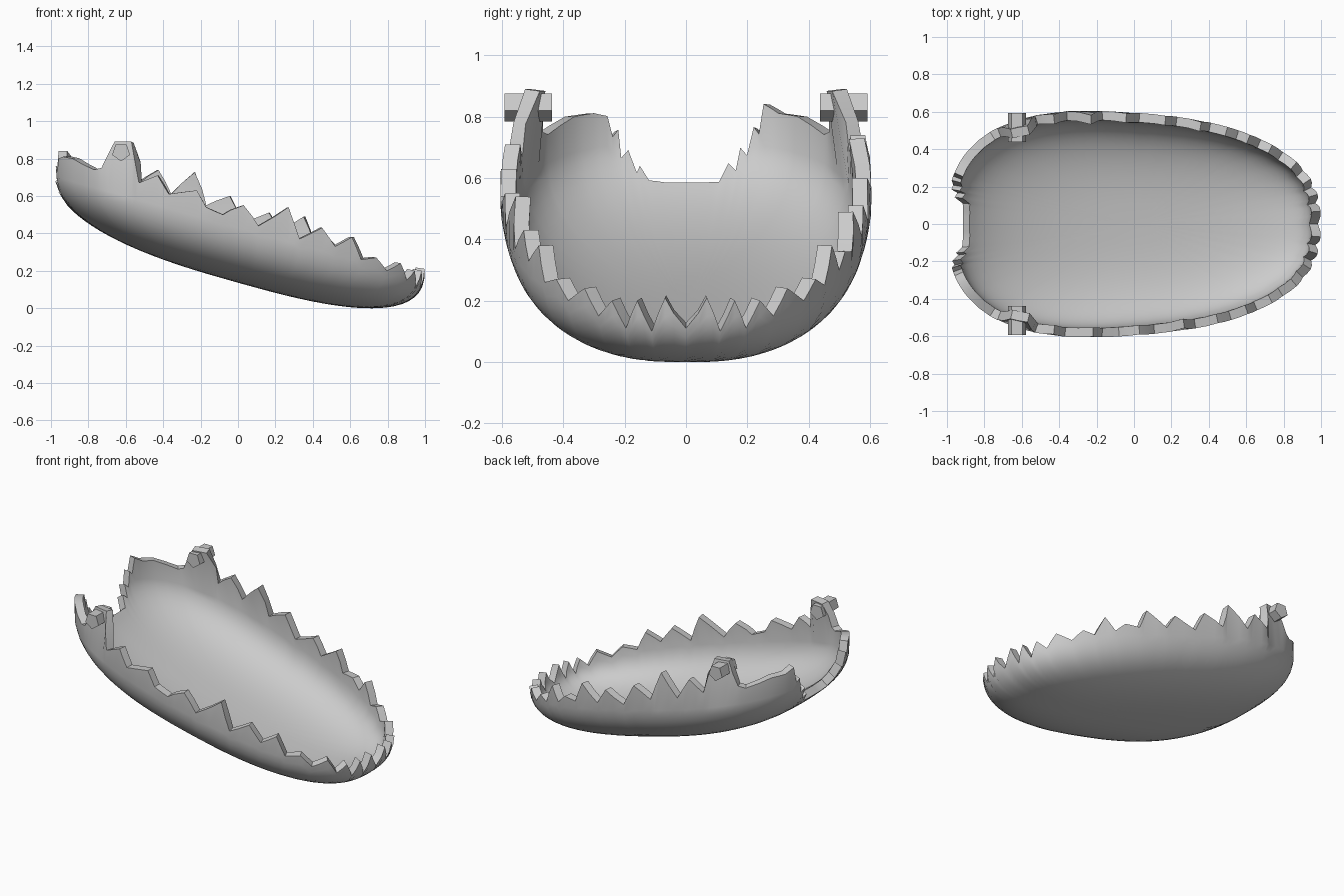
import bpy
import math
from mathutils import Vector

if "Cube" in bpy.data.objects:
    bpy.data.objects.remove(bpy.data.objects["Cube"], do_unlink=True)

DEPTH = 0.364
ROUND = 0.741     # superellipse power
ROWS = 14
THICKNESS = 0.05

# Rim heights: (degrees, z) at the ends, (x, z) along the sides
front_rim = [(0, .11), (4, .21), (8, .1), (12.5, .2), (17, .11), (22, .2), (28, .15), (34, .24)]
side_teeth = {
    1: [(.8, .2), (.74, .27), (.68, .25), (.62, .38), (.56, .3), (.5, .36), (.41, .36),
        (.36, .49), (.23, .41), (.17, .51), (.03, .46), (-.04, .6), (-.17, .55),
        (-.23, .73), (-.36, .61), (-.43, .74), (-.53, .68)],
    -1: [(.8, .2), (.74, .27), (.66, .26), (.61, .38), (.52, .33), (.45, .43), (.33, .37),
         (.27, .54), (.11, .44), (.03, .55), (-.08, .5), (-.17, .54), (-.22, .63),
         (-.37, .61), (-.43, .71), (-.53, .67)],
}
hinge_post = [(-.57, .89), (-.66, .89), (-.73, .75), (-.77, .74)]
back_rim = {
    1: [(148, .8), (156, .81), (161, .84), (163, .74), (165, .76), (167, .66), (169, .68),
        (170, .6), (172, .62), (174, .555), (177, .55)],
    -1: [(148, .8), (156, .81), (161, .8), (163, .73), (165, .75), (166, .65), (168, .67),
         (170, .59), (171, .61), (173, .56), (177, .55)],
}


def angle_at(x):
    return math.acos(math.copysign(abs(x) ** (1 / ROUND), x))


def outline(theta):
    c = math.cos(theta)
    x = math.copysign(abs(c) ** ROUND, c)
    width = 0.605 * (0.985 - 0.12 * x - 0.05 * x * x)
    s = math.sin(theta)
    return x, math.copysign(abs(s) ** ROUND, s) * width


def sheer(x):
    return 0.5 - 0.28 * x


def bowl_point(theta, phi):
    ox, oy = outline(theta)
    s = math.sin(phi) ** ROUND
    x = ox * s
    return Vector((x, oy * s, sheer(x) - DEPTH * max(math.cos(phi), 0) ** ROUND))


def rim_phi(theta, z):
    """Bowl angle at which the surface reaches height z."""
    phi = math.pi / 2
    for _ in range(8):
        q = (sheer(bowl_point(theta, phi).x) - z) / DEPTH
        phi = math.acos(min(max(q, 0), 1) ** (1 / ROUND))
    return phi


def half_rim(side):
    pts = [(math.radians(a), z) for a, z in front_rim]
    pts += [(angle_at(x), z) for x, z in side_teeth[side] + hinge_post]
    pts += [(math.radians(a), z) for a, z in back_rim[side]]
    return [(side * a, z) for a, z in pts]


# Closed rim, with one extra ray inside each longer edge
left, right = half_rim(1), half_rim(-1)
corners = left + [(math.pi, .55)]
corners += [(a + 2 * math.pi, z) for a, z in reversed(right[1:])]
rim = []
for i, (a, z) in enumerate(corners):
    b, w = corners[(i + 1) % len(corners)]
    if i == len(corners) - 1:
        b += 2 * math.pi
    rim.append((a, z))
    if b - a > 0.04:
        rim.append(((a + b) / 2, (z + w) / 2))

# Jaw shell: rays from the bottom of the bowl out to the toothed rim
verts = [bowl_point(0, 0)]
for theta, z in rim:
    end = rim_phi(theta, z)
    for k in range(1, ROWS + 1):
        verts.append(bowl_point(theta, end * 0.93 * k / ROWS))
    top = bowl_point(theta, end)
    rise = max(z - top.z, 0)
    top.y -= math.copysign(0.9 * rise * rise, top.y)   # tall parts lean inward
    top.z = z
    verts.append(top)

faces = []
stride = ROWS + 1
for i in range(len(rim)):
    p = 1 + i * stride
    q = 1 + (i + 1) % len(rim) * stride
    faces.append((0, q, p))
    for k in range(ROWS):
        faces.append((p + k, q + k, q + k + 1, p + k + 1))

mesh = bpy.data.meshes.new("jaw_shell")
mesh.from_pydata(verts, [], faces)
mesh.update()
shell = bpy.data.objects.new("jaw_shell", mesh)
bpy.context.collection.objects.link(shell)
solid = shell.modifiers.new("wall_thickness", "SOLIDIFY")
solid.thickness = THICKNESS
solid.offset = -1

bpy.ops.object.select_all(action="DESELECT")
shell.select_set(True)
bpy.context.view_layer.objects.active = shell
bpy.ops.object.modifier_apply(modifier=solid.name)
bpy.ops.object.shade_smooth_by_angle(angle=math.radians(30))

# Five-sided hinge pegs through the posts, one corner down
for side, name in ((1, "left_hinge_peg"), (-1, "right_hinge_peg")):
    bpy.ops.mesh.primitive_cylinder_add(vertices=5, radius=0.05, depth=0.155,
                                        location=(-.625, side * .515, .835),
                                        rotation=(-math.pi / 2, 0, 0))
    bpy.context.object.name = name
